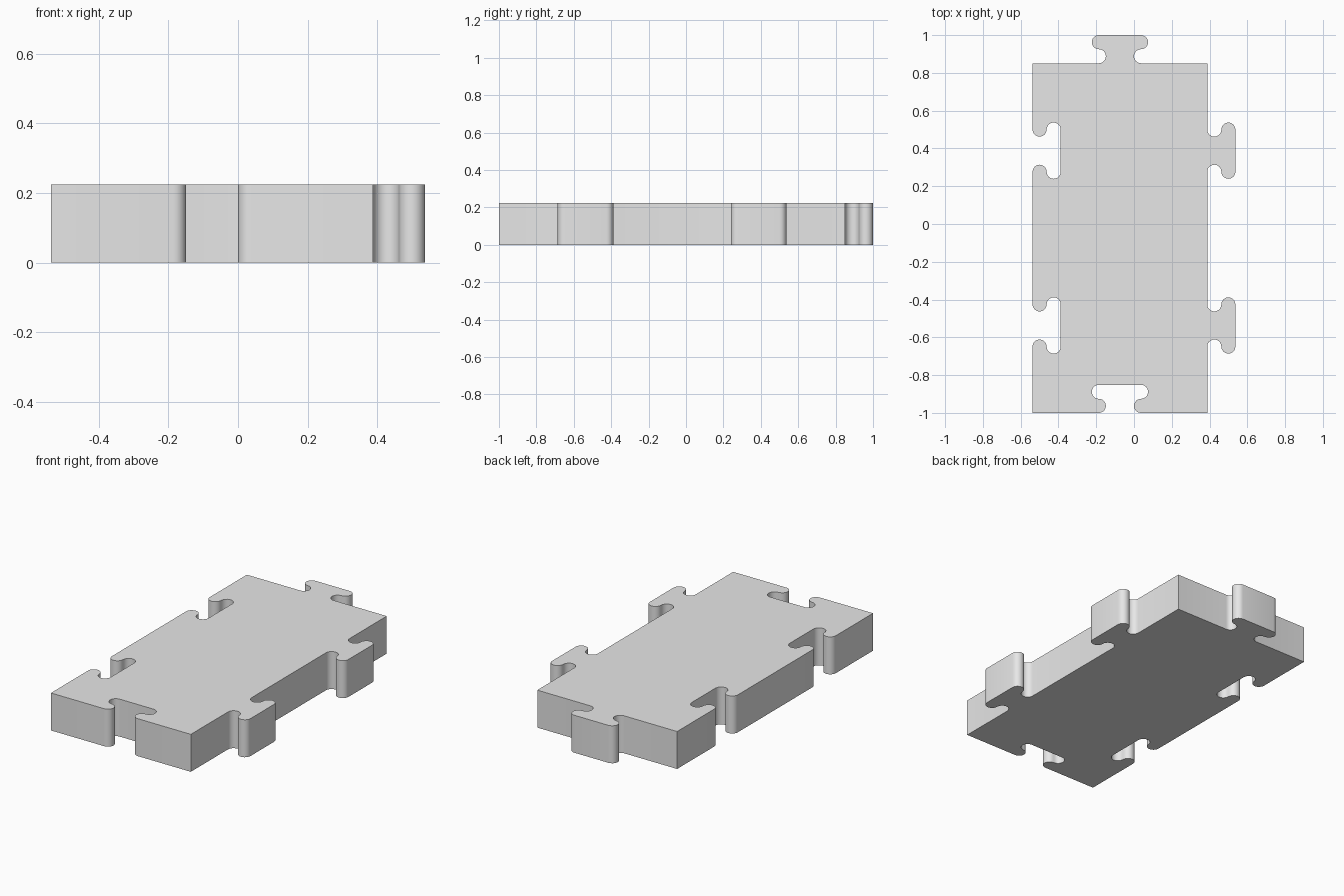
import bpy, bmesh
from math import sin, cos, pi

if "Cube" in bpy.data.objects:
    bpy.data.objects.remove(bpy.data.objects["Cube"], do_unlink=True)

HEIGHT = 0.224
R = 0.0372             # radius of every rounded end
REACH = 3 * R          # arc centres, measured along the edge from the tab middle
X0, X1 = -0.537, 0.388
Y0, Y1 = -1.0, 0.851
MID_X, MID_Y = (X0 + X1) / 2, (Y0 + Y1) / 2
PITCH = (Y1 - Y0) / 4
STEPS = 12


def tab_profile():
    """T-shaped interlocking tab as (along, outward) points."""
    angles = [-pi / 2 + pi * i / STEPS for i in range(STEPS + 1)]
    neck = [(-REACH + R * cos(a), R + R * sin(a)) for a in angles]
    head = [(-REACH - R * cos(a), 3 * R + R * sin(a)) for a in angles]
    half = neck + head[1:]
    return half + [(-u, v) for u, v in reversed(half)]


def tab_on_x(middle, y):
    return [(middle + u, y + v) for u, v in tab_profile()]


def tab_on_y(x, middle):
    return [(x + v, middle + u) for u, v in tab_profile()]


# Outline, counter-clockwise: slots at front and right, tabs at back and left
low, high = MID_Y - PITCH, MID_Y + PITCH
outline = [(X0, Y0)] + tab_on_x(MID_X, Y0)
outline += [(X1, Y0)] + tab_on_y(X1, low) + tab_on_y(X1, high)
outline += [(X1, Y1)] + tab_on_x(MID_X, Y1)[::-1]
outline += [(X0, Y1)] + tab_on_y(X0, high)[::-1] + tab_on_y(X0, low)[::-1]

# Extrude the outline into a solid tile
bm = bmesh.new()
base = bm.faces.new([bm.verts.new((x, y, 0)) for x, y in outline])
result = bmesh.ops.extrude_face_region(bm, geom=[base], use_keep_orig=True)
top = [g for g in result["geom"] if isinstance(g, bmesh.types.BMVert)]
bmesh.ops.translate(bm, verts=top, vec=(0, 0, HEIGHT))
bmesh.ops.recalc_face_normals(bm, faces=bm.faces)
mesh = bpy.data.meshes.new("interlocking_tile")
bm.to_mesh(mesh)
bm.free()

tile = bpy.data.objects.new("interlocking_tile", mesh)
bpy.context.collection.objects.link(tile)

# Plain grey material
grey = bpy.data.materials.new("light grey")
grey.use_nodes = True
grey.diffuse_color = (0.8, 0.8, 0.8, 1)
grey.node_tree.nodes["Principled BSDF"].inputs["Base Color"].default_value = (0.8, 0.8, 0.8, 1)
mesh.materials.append(grey)

# Smooth the rounded walls, keep the rims sharp
bpy.ops.object.select_all(action="DESELECT")
tile.select_set(True)
bpy.context.view_layer.objects.active = tile
bpy.ops.object.shade_smooth_by_angle(angle=pi / 6)
